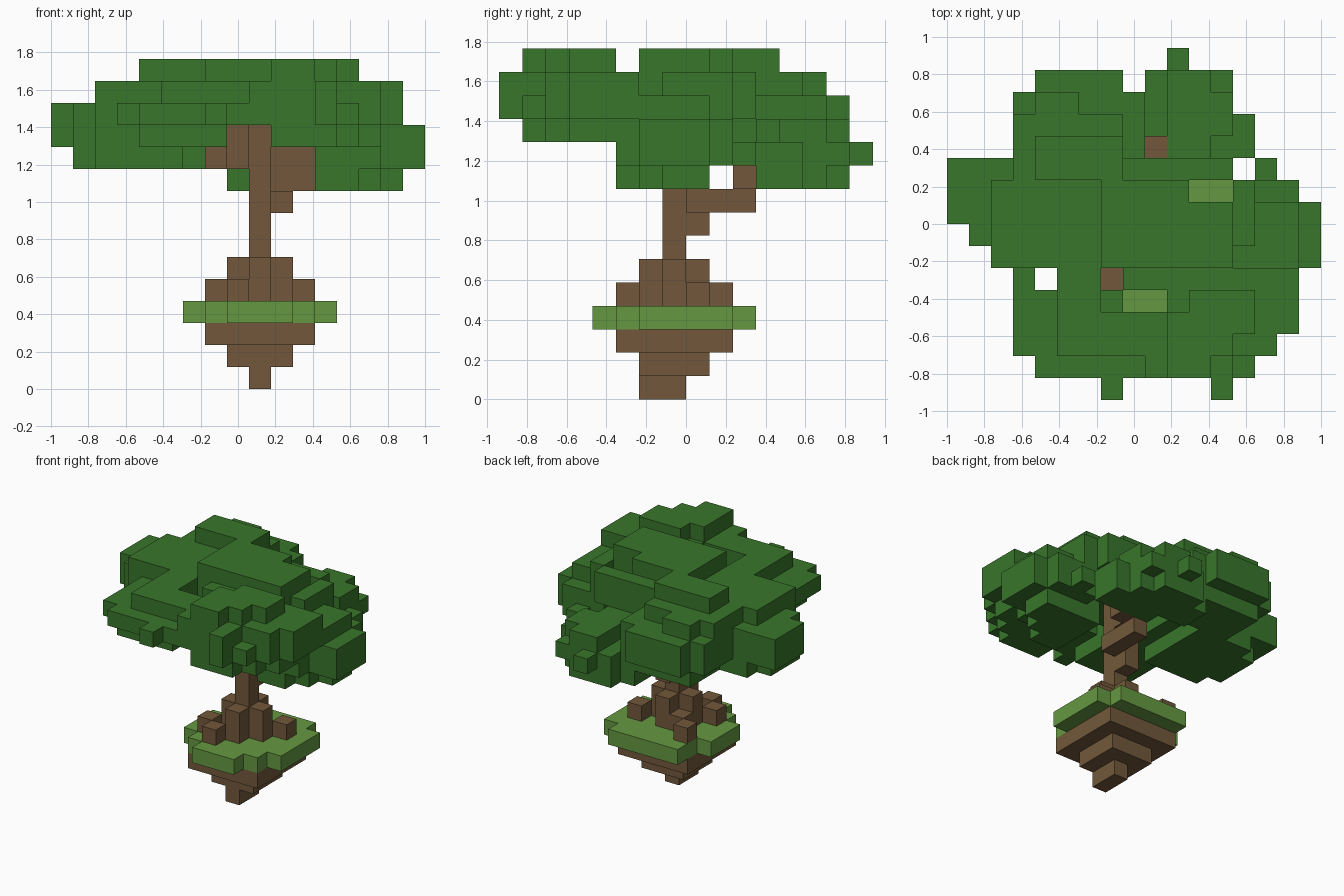
import bpy
import bmesh
from mathutils import Vector

if "Cube" in bpy.data.objects:
    bpy.data.objects.remove(bpy.data.objects["Cube"], do_unlink=True)

CELL = 2 / 17                              # edge length of one block
ORIGIN = Vector((-8.5, -8, 0)) * CELL      # corner of the block grid


def make_material(name, colour):
    material = bpy.data.materials.new(name)
    material.use_nodes = True
    material.diffuse_color = (*colour, 1)
    shader = material.node_tree.nodes["Principled BSDF"]
    shader.inputs["Base Color"].default_value = (*colour, 1)
    shader.inputs["Roughness"].default_value = 0.9
    return material


leaf_green = make_material("leaf green", (0.04, 0.182, 0.024))
bark_brown = make_material("bark brown", (0.168, 0.097, 0.043))
grass_green = make_material("grass green", (0.13, 0.315, 0.053))

parts = []       # (name, material, set of block cells)
occupied = set()


def add_part(name, material, boxes, removed=()):
    """Fill inclusive block ranges (x, x, y, y, z, z), skipping removed columns."""
    cells = set()
    for x0, x1, y0, y1, z0, z1 in boxes:
        cells.update((x, y, z)
                     for x in range(x0, x1 + 1)
                     for y in range(y0, y1 + 1)
                     for z in range(z0, z1 + 1)
                     if (x, y) not in removed)
    cells -= occupied
    occupied.update(cells)
    parts.append((name, material, cells))


def build_part(name, material, cells):
    """Make a skin of the exposed block sides and merge the flat areas."""
    bm = bmesh.new()
    corners = {}

    def corner(point):
        key = tuple(point)
        if key not in corners:
            corners[key] = bm.verts.new(ORIGIN + Vector(key) * CELL)
        return corners[key]

    for cell in sorted(cells):
        for axis in range(3):
            for side in (0, 1):
                neighbour = list(cell)
                neighbour[axis] += 2 * side - 1
                if tuple(neighbour) in occupied:
                    continue
                u, v = (axis + 1) % 3, (axis + 2) % 3
                loop = []
                for du, dv in ((0, 0), (1, 0), (1, 1), (0, 1)):
                    point = list(cell)
                    point[axis] += side
                    point[u] += du
                    point[v] += dv
                    loop.append(corner(point))
                bm.faces.new(loop if side else loop[::-1])
    bmesh.ops.dissolve_limit(bm, angle_limit=0.01, verts=bm.verts, edges=bm.edges)
    mesh = bpy.data.meshes.new(name)
    bm.to_mesh(mesh)
    bm.free()
    mesh.materials.append(material)
    bpy.context.collection.objects.link(bpy.data.objects.new(name, mesh))


# Floating island: stepped soil below a slab of grass
add_part("island_soil", bark_brown, [
    (9, 9, 6, 7, 0, 0),
    (8, 10, 6, 8, 1, 1),
    (7, 11, 5, 9, 2, 2),
])
grass_corners = {(6, 4), (7, 4), (6, 5), (11, 4), (12, 4), (12, 5),
                 (6, 9), (6, 10), (12, 10)}
add_part("island_grass", grass_green, [(6, 12, 4, 10, 3, 3)], grass_corners)

# Roots around the foot of the trunk
add_part("roots", bark_brown, [
    (9, 9, 6, 8, 4, 5),
    (10, 10, 7, 7, 4, 5),
    (8, 8, 7, 7, 4, 5),
    (8, 8, 8, 8, 4, 4),
    (8, 8, 5, 5, 4, 4),
    (11, 11, 8, 8, 4, 4),
    (7, 7, 6, 6, 4, 4),
    (7, 7, 9, 9, 4, 4),
])

# Trunk and its forking branches
add_part("trunk", bark_brown, [
    (9, 9, 7, 7, 4, 11),
    (9, 9, 8, 8, 7, 8),
])
add_part("left_branch", bark_brown, [
    (10, 10, 8, 10, 8, 8),
    (10, 11, 10, 10, 9, 10),
])
add_part("right_branch", bark_brown, [
    (8, 8, 6, 6, 10, 11),
    (7, 7, 5, 5, 10, 10),
])
add_part("back_branch", bark_brown, [
    (9, 9, 8, 11, 10, 10),
    (9, 9, 11, 11, 11, 11),
])

# Gaps that stay open between the leaf clumps
gaps = {(11, 9), (12, 9), (13, 10), (4, 5), (7, 5), (8, 4), (9, 4), (9, 11)}

# Leaf clumps
add_part("leaves_centre", leaf_green, [
    (7, 12, 6, 8, 12, 14),
    (7, 10, 9, 9, 12, 14),
    (13, 13, 7, 9, 12, 13),
    (8, 12, 10, 10, 12, 13),
], gaps)
add_part("leaves_front_right", leaf_green, [
    (4, 7, 2, 4, 11, 11),
    (3, 7, 2, 4, 12, 12),
    (4, 8, 1, 3, 12, 12),
    (5, 8, 2, 3, 13, 13),
    (7, 7, 0, 0, 12, 12),
    (3, 3, 5, 5, 12, 12),
    (5, 6, 4, 5, 11, 13),
], gaps)
add_part("leaves_front_left", leaf_green, [
    (10, 13, 2, 4, 11, 13),
    (10, 12, 1, 1, 11, 13),
    (13, 13, 1, 1, 12, 12),
    (10, 11, 1, 3, 14, 14),
    (11, 12, 2, 4, 14, 14),
    (13, 13, 3, 4, 14, 14),
    (14, 14, 2, 5, 12, 13),
    (15, 15, 3, 5, 12, 13),
    (14, 14, 3, 4, 11, 11),
    (9, 9, 1, 3, 12, 13),
    (12, 12, 0, 0, 12, 13),
    (8, 13, 5, 5, 12, 13),
], gaps)
add_part("leaves_right", leaf_green, [
    (1, 4, 7, 9, 10, 10),
    (2, 5, 6, 10, 10, 10),
    (1, 5, 7, 10, 11, 12),
    (0, 0, 8, 10, 11, 12),
    (2, 6, 6, 9, 11, 13),
], gaps)
add_part("leaves_left", leaf_green, [
    (12, 13, 5, 8, 9, 9),
    (14, 14, 6, 8, 9, 9),
    (15, 15, 7, 8, 9, 9),
    (12, 14, 5, 9, 10, 11),
    (15, 15, 6, 9, 10, 11),
    (16, 16, 6, 8, 10, 11),
    (13, 15, 6, 8, 12, 12),
    (14, 14, 10, 10, 10, 10),
], gaps)
add_part("leaves_back_right", leaf_green, [
    (3, 7, 10, 12, 11, 13),
    (3, 8, 12, 13, 11, 12),
    (4, 7, 14, 14, 11, 12),
    (4, 7, 10, 11, 14, 14),
    (4, 7, 11, 13, 10, 10),
    (4, 5, 12, 13, 13, 13),
    (8, 8, 10, 11, 11, 12),
], gaps)
add_part("leaves_back_left", leaf_green, [
    (8, 12, 12, 13, 9, 10),
    (10, 13, 11, 12, 9, 10),
    (9, 11, 14, 14, 9, 10),
    (12, 12, 14, 14, 10, 10),
    (10, 10, 15, 15, 10, 10),
    (10, 11, 11, 14, 11, 11),
    (12, 12, 12, 13, 11, 11),
], gaps)

for part in parts:
    build_part(*part)
